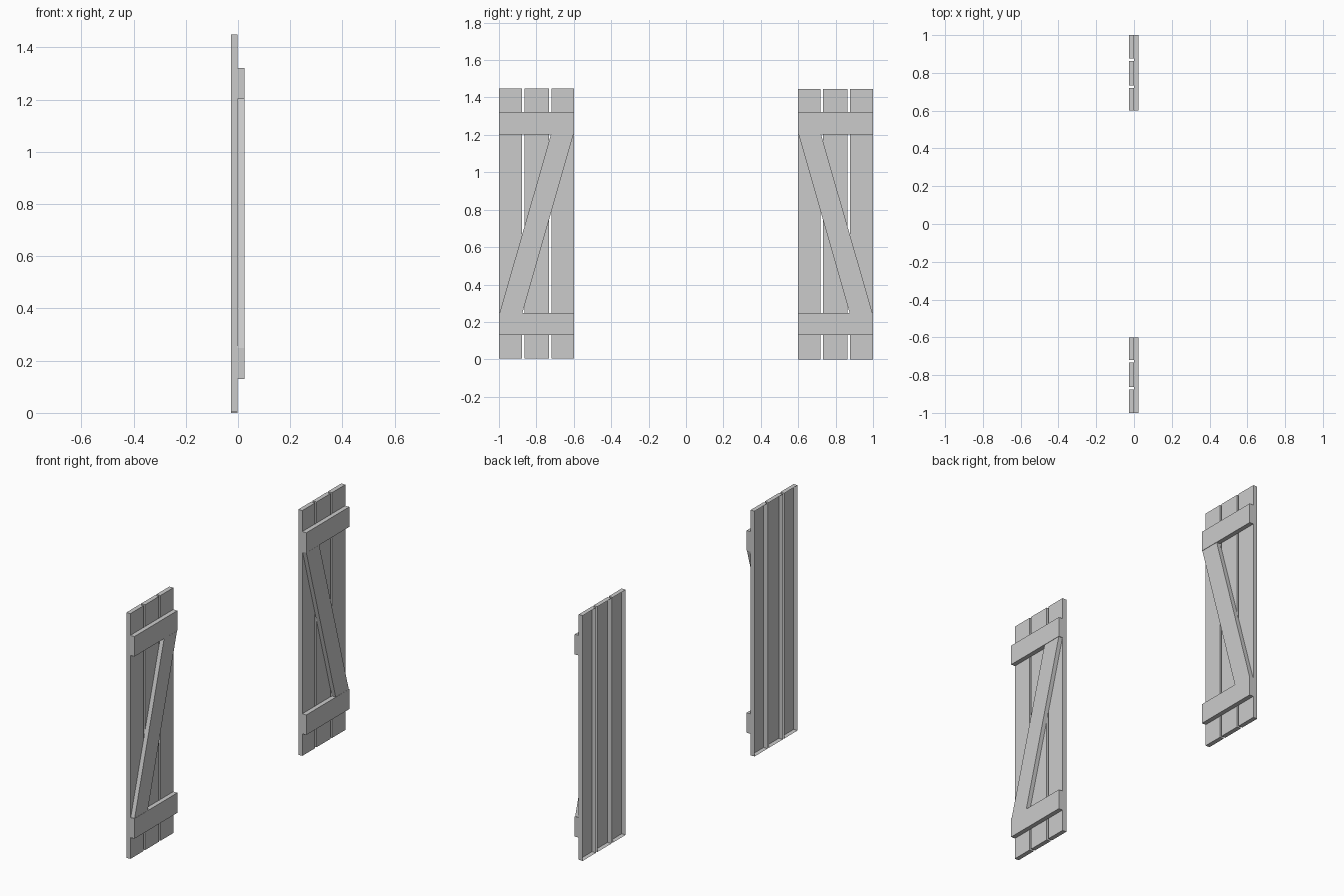
import bpy, bmesh

if "Cube" in bpy.data.objects:
    bpy.data.objects.remove(bpy.data.objects["Cube"])

X_BACK, X_MID, X_FRONT = -0.027, -0.001, 0.025


def slab(name, outline, x0, x1):
    """Extrude a (y, z) outline along x, leaving the wall side open."""
    bm = bmesh.new()
    back = [bm.verts.new((x0, y, z)) for y, z in outline]
    front = [bm.verts.new((x1, y, z)) for y, z in outline]
    cap = bm.faces.new(front)
    n = len(outline)
    for i in range(n):
        j = (i + 1) % n
        bm.faces.new((back[i], back[j], front[j], front[i]))
    bmesh.ops.recalc_face_normals(bm, faces=bm.faces[:])
    # Open shell: make sure the visible face points to +x
    bm.normal_update()
    if cap.normal.x < 0:
        bmesh.ops.reverse_faces(bm, faces=bm.faces[:])
    mesh = bpy.data.meshes.new(name)
    bm.to_mesh(mesh)
    bm.free()
    obj = bpy.data.objects.new(name, mesh)
    bpy.context.collection.objects.link(obj)
    return obj


def rect(y0, y1, z0, z1):
    return [(y0, z0), (y1, z0), (y1, z1), (y0, z1)]


for side, s, dz in (("left", -1, 0.004), ("right", 1, 0.0)):
    # Vertical planks
    for i, (a, b) in enumerate(((0.60, 0.72), (0.733, 0.863), (0.876, 1.0))):
        slab(f"{side}_plank_{i + 1}", rect(s * a, s * b, dz, 1.445 + dz),
             X_BACK, X_MID)
    # Horizontal battens
    for label, z in (("lower", 0.13), ("upper", 1.203)):
        slab(f"{side}_{label}_batten", rect(s * 0.6, s * 1.0, z, z + 0.118),
             X_MID, X_FRONT)
    # Diagonal brace
    slab(f"{side}_brace",
         [(s * 0.875, 0.247), (s * 0.997, 0.247),
          (s * 0.722, 1.202), (s * 0.602, 1.202)], X_MID, X_FRONT - 0.001)
